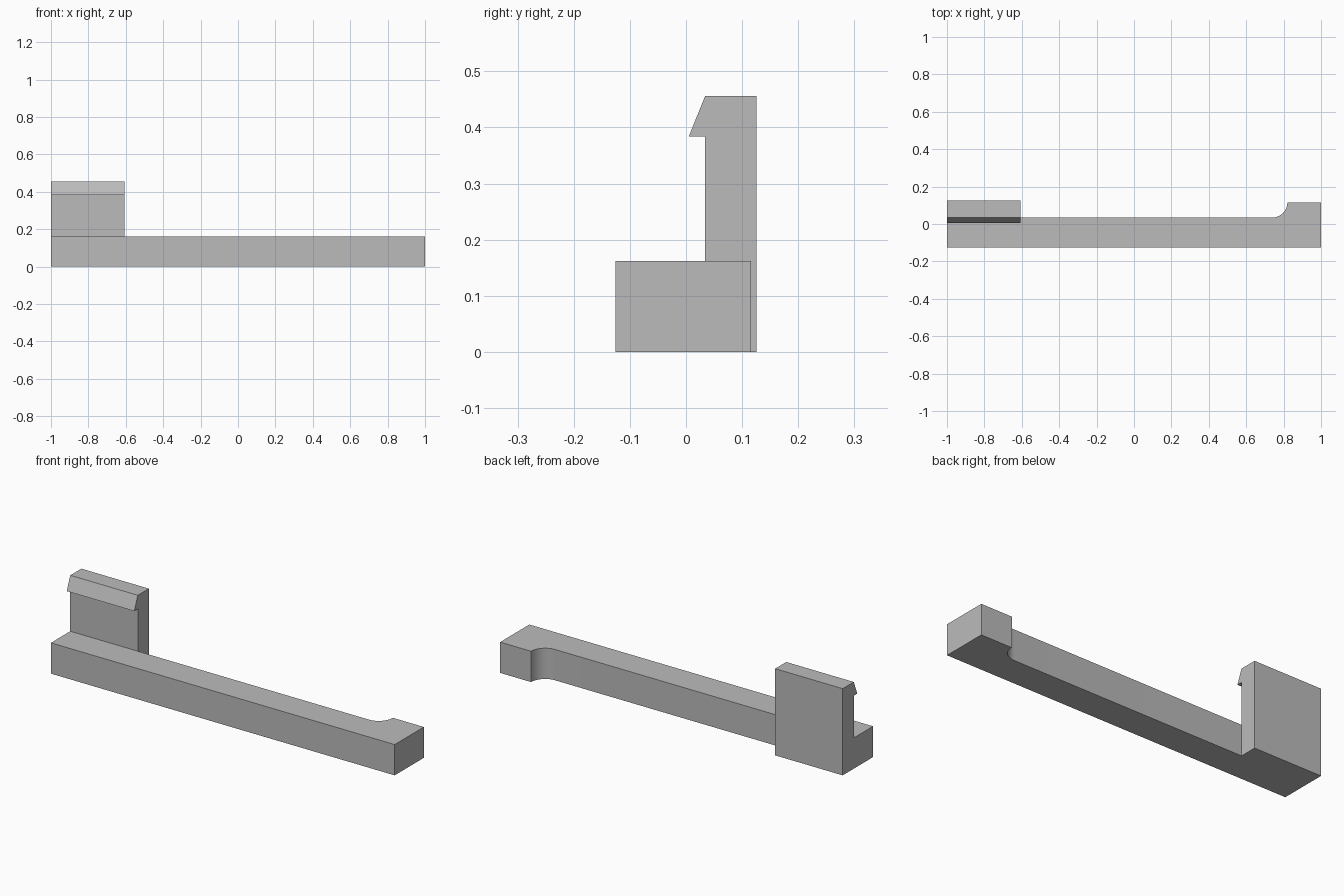
import bpy, bmesh, math
from mathutils import Vector

if "Cube" in bpy.data.objects:
    bpy.data.objects.remove(bpy.data.objects["Cube"], do_unlink=True)

# Plain grey plastic
GREY = (0.5, 0.5, 0.5, 1.0)
grey = bpy.data.materials.new("grey_plastic")
grey.use_nodes = True
grey.diffuse_color = GREY
grey.node_tree.nodes["Principled BSDF"].inputs["Base Color"].default_value = GREY


def extrude_profile(name, points, direction):
    """Solid made by sweeping a closed outline along a vector."""
    bm = bmesh.new()
    face = bm.faces.new([bm.verts.new(p) for p in points])
    swept = bmesh.ops.extrude_face_region(bm, geom=[face], use_keep_orig=True)
    verts = [v for v in swept["geom"] if isinstance(v, bmesh.types.BMVert)]
    bmesh.ops.translate(bm, verts=verts, vec=Vector(direction))
    bmesh.ops.recalc_face_normals(bm, faces=bm.faces)
    mesh = bpy.data.meshes.new(name)
    bm.to_mesh(mesh)
    bm.free()
    mesh.materials.append(grey)
    obj = bpy.data.objects.new(name, mesh)
    bpy.context.collection.objects.link(obj)
    return obj


FRONT, BACK, CLIP_BACK = -0.126, 0.034, 0.126
FOOT_BACK, FOOT_X, RADIUS = 0.116, 0.82, 0.082
BAR_TOP, CLIP_TOP = 0.162, 0.456
CLIP_X = -0.607

# Long bar with a foot at the left end, joined by a concave fillet
STEPS = 16
fillet = []
for i in range(STEPS + 1):
    a = math.pi / 2 * i / STEPS
    fillet.append((FOOT_X - RADIUS + RADIUS * math.sin(a),
                   FOOT_BACK - RADIUS * math.cos(a), 0))
outline = [(-1, FRONT, 0), (1, FRONT, 0), (1, FOOT_BACK, 0)]
outline += fillet[::-1] + [(-1, BACK, 0)]
bar = extrude_profile("bar", outline, (0, 0, BAR_TOP))

# Upright clip with a forward barb
clip_outline = [(BACK, 0), (CLIP_BACK, 0), (CLIP_BACK, CLIP_TOP),
                (BACK, CLIP_TOP), (0.005, 0.384), (BACK, 0.384)]
clip = extrude_profile("clip", [(-1, y, z) for y, z in clip_outline],
                       (CLIP_X + 1, 0, 0))

# Fuse both into one solid and merge coplanar faces
union = bar.modifiers.new("join_clip", 'BOOLEAN')
union.operation = 'UNION'
union.solver = 'EXACT'
union.object = clip
bpy.context.view_layer.objects.active = bar
bar.select_set(True)
bpy.ops.object.modifier_apply(modifier=union.name)
bpy.data.objects.remove(clip, do_unlink=True)
bar.name = "bar_with_clip"

bm = bmesh.new()
bm.from_mesh(bar.data)
bmesh.ops.remove_doubles(bm, verts=bm.verts, dist=0.0001)
bmesh.ops.dissolve_limit(bm, angle_limit=math.radians(1),
                         verts=bm.verts, edges=bm.edges)
bm.to_mesh(bar.data)
bm.free()
bpy.ops.object.shade_smooth_by_angle(angle=math.radians(30))
